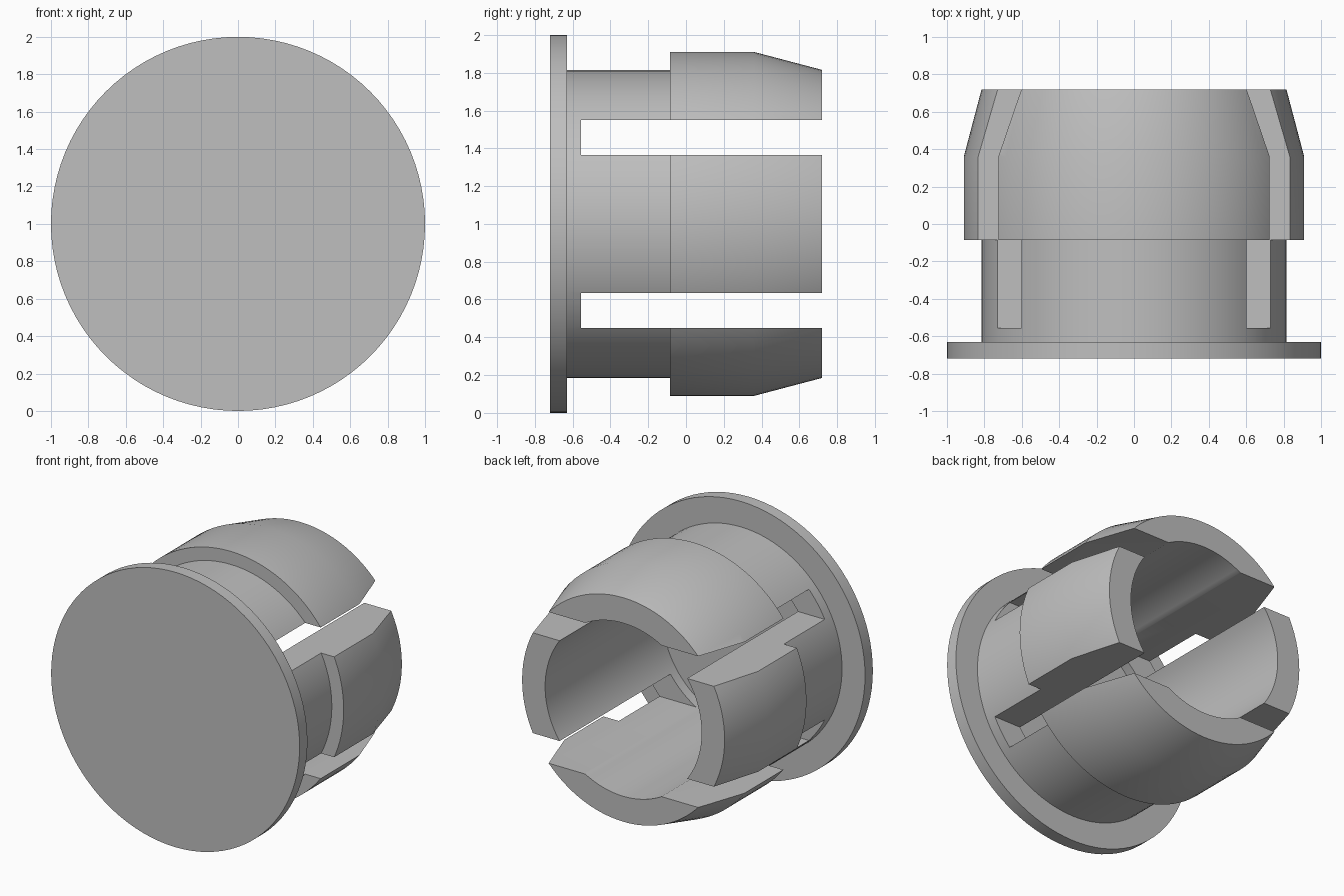
import bpy, bmesh, math
from mathutils import Vector

default = bpy.data.objects.get("Cube")
if default:
    bpy.data.objects.remove(default, do_unlink=True)

SEGMENTS = 96
AXIS_Z = 1.0

# Single plain grey plastic
grey = bpy.data.materials.new("grey_plastic")
grey.use_nodes = True
colour = (0.52, 0.52, 0.52, 1)
grey.diffuse_color = colour
grey.node_tree.nodes["Principled BSDF"].inputs["Base Color"].default_value = colour


def make_object(name, bm):
    """Turn a bmesh into a grey object."""
    bmesh.ops.recalc_face_normals(bm, faces=bm.faces)
    mesh = bpy.data.meshes.new(name)
    bm.to_mesh(mesh)
    bm.free()
    mesh.materials.append(grey)
    obj = bpy.data.objects.new(name, mesh)
    bpy.context.collection.objects.link(obj)
    return obj


def select_only(obj):
    bpy.ops.object.select_all(action="DESELECT")
    obj.select_set(True)
    bpy.context.view_layer.objects.active = obj


def revolve(name, profile):
    """Spin a closed (radius, y) profile around the horizontal axis."""
    bm = bmesh.new()
    verts = [bm.verts.new((0, y, AXIS_Z + r)) for r, y in profile]
    edges = [bm.edges.new((v, verts[i - 1])) for i, v in enumerate(verts)]
    bmesh.ops.spin(bm, geom=verts + edges, cent=(0, 0, AXIS_Z), axis=(0, 1, 0),
                   angle=math.tau, steps=SEGMENTS, use_merge=True)
    bmesh.ops.remove_doubles(bm, verts=bm.verts, dist=0.0001)
    return make_object(name, bm)


def slot_cutter(name, z_low, z_high, y_low, y_high):
    """Box running right through the sleeve from side to side."""
    bm = bmesh.new()
    bmesh.ops.create_cube(bm, size=1)
    bmesh.ops.scale(bm, verts=bm.verts, vec=(3, y_high - y_low, z_high - z_low))
    bmesh.ops.translate(bm, verts=bm.verts,
                        vec=Vector((0, (y_low + y_high) / 2, (z_low + z_high) / 2)))
    obj = make_object(name, bm)
    obj.hide_render = True
    return obj


# Round front cap
bpy.ops.mesh.primitive_cylinder_add(vertices=SEGMENTS, radius=1, depth=0.09,
                                    location=(0, -0.675, AXIS_Z),
                                    rotation=(math.pi / 2, 0, 0))
cap = bpy.context.object
cap.name = "cap_disc"
cap.data.materials.append(grey)

# Hollow sleeve with a raised, tapered snap collar
sleeve = revolve("snap_sleeve", [
    (0.63, -0.66), (0.815, -0.66), (0.815, -0.085), (0.91, -0.085),
    (0.91, 0.36), (0.815, 0.72), (0.63, 0.72)])

# Two through slots split the sleeve into four prongs
for side, z_low in (("upper", 1.365), ("lower", 0.45)):
    cutter = slot_cutter(side + "_slot_cutter", z_low, z_low + 0.185, -0.555, 0.9)
    select_only(sleeve)
    mod = sleeve.modifiers.new(side + "_slot", "BOOLEAN")
    mod.operation = "DIFFERENCE"
    mod.solver = "EXACT"
    mod.object = cutter
    bpy.ops.object.modifier_apply(modifier=mod.name)
    bpy.data.objects.remove(cutter, do_unlink=True)

for part in (cap, sleeve):
    select_only(part)
    bpy.ops.object.shade_smooth_by_angle(angle=math.radians(30))
